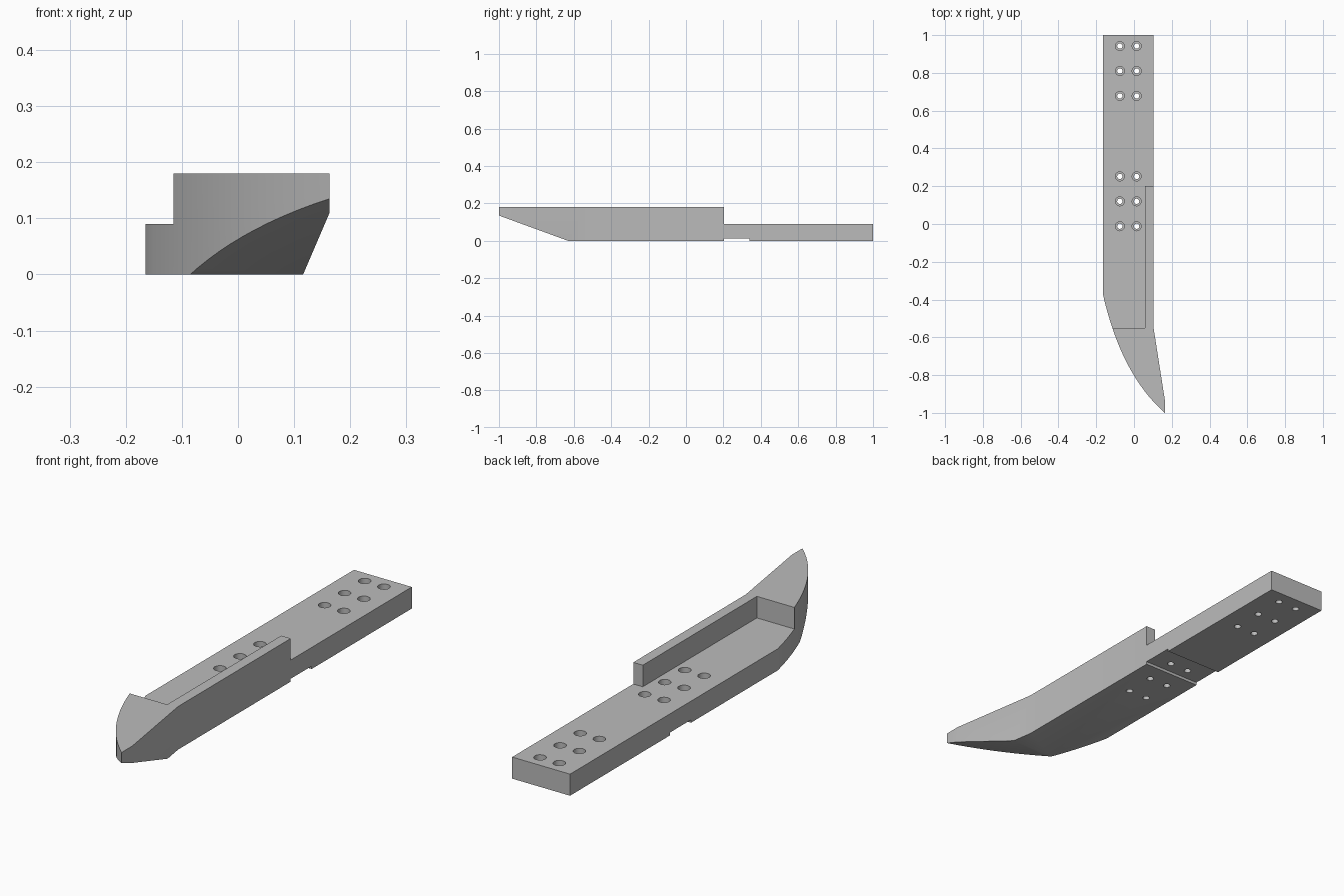
import bpy, bmesh
from mathutils import Vector

cube = bpy.data.objects.get("Cube")
if cube:
    bpy.data.objects.remove(cube, do_unlink=True)

grey = bpy.data.materials.new("plain grey")
grey.use_nodes = True
colour = (0.5, 0.5, 0.5, 1)
grey.diffuse_color = colour
grey.node_tree.nodes["Principled BSDF"].inputs["Base Color"].default_value = colour


def make_object(name, bm):
    bmesh.ops.recalc_face_normals(bm, faces=bm.faces)
    mesh = bpy.data.meshes.new(name)
    bm.to_mesh(mesh)
    bm.free()
    mesh.materials.append(grey)
    obj = bpy.data.objects.new(name, mesh)
    bpy.context.collection.objects.link(obj)
    return obj


def prism(name, points, offset):
    """Extrude a closed 3D profile along an offset."""
    bm = bmesh.new()
    face = bm.faces.new([bm.verts.new(p) for p in points])
    moved = bmesh.ops.extrude_face_region(bm, geom=[face])["geom"]
    verts = [v for v in moved if isinstance(v, bmesh.types.BMVert)]
    bmesh.ops.translate(bm, verts=verts, vec=offset)
    return make_object(name, bm)


def box(name, x0, x1, y0, y1, z0, z1):
    corners = [(x0, y0, z0), (x1, y0, z0), (x1, y1, z0), (x0, y1, z0)]
    return prism(name, corners, (0, 0, z1 - z0))


def hole(name, x, y, radius, z0, z1):
    bm = bmesh.new()
    bmesh.ops.create_cone(bm, cap_ends=True, segments=24, radius1=radius,
                          radius2=radius, depth=z1 - z0)
    bmesh.ops.translate(bm, verts=bm.verts, vec=(x, y, (z0 + z1) / 2))
    return make_object(name, bm)


def cut(target, cutter):
    mod = target.modifiers.new("cut", "BOOLEAN")
    mod.operation = "DIFFERENCE"
    mod.solver = "EXACT"
    mod.object = cutter
    bpy.context.view_layer.objects.active = target
    bpy.ops.object.modifier_apply(modifier=mod.name)
    bpy.data.objects.remove(cutter, do_unlink=True)


# Full-height body: straight bar with one side sweeping round to the nose tip
start, pull, tip = Vector((-0.165, -0.37)), Vector((-0.069, -0.795)), Vector((0.163, -1))
steps = 16
sweep = []
for i in range(steps + 1):
    t = i / steps
    sweep.append(start * (1 - t) ** 2 + pull * 2 * t * (1 - t) + tip * t * t)
outline = sweep + [Vector(p) for p in
                   [(0.163, -0.93), (0.102, -0.54), (0.102, 1), (-0.165, 1)]]
body = prism("mounting_bar", [(p.x, p.y, 0) for p in outline], (0, 0, 0.18))

# Lowered deck beside the side wall, and lowered tail
cut(body, box("deck_cutter", -0.3, 0.058, -0.55, 1.2, 0.09, 0.3))
cut(body, box("tail_cutter", -0.3, 0.3, 0.202, 1.2, 0.09, 0.3))

# Sloped underside of the nose
cut(body, prism("nose_cutter", [(-0.4, -0.63, 0), (-0.4, -1.178, 0.2),
                                (-0.4, -1.178, -0.1), (-0.4, -0.63, -0.1)], (0.8, 0, 0)))

# Shallow cross channel underneath
cut(body, box("channel_cutter", -0.3, 0.3, 0.202, 0.34, -0.1, 0.012))

# Two groups of counterbored screw holes
for group_y in (0.12, 0.81):
    for row in (-1, 0, 1):
        for x in (-0.075, 0.014):
            y = group_y + row * 0.132
            cut(body, hole("bore_cutter", x, y, 0.024, 0.045, 0.2))
            cut(body, hole("screw_cutter", x, y, 0.014, -0.1, 0.2))

# Smooth shading on the sweep and bores, crisp edges elsewhere
bpy.ops.object.select_all(action="DESELECT")
body.select_set(True)
bpy.context.view_layer.objects.active = body
bpy.ops.object.shade_smooth_by_angle(angle=0.4)
